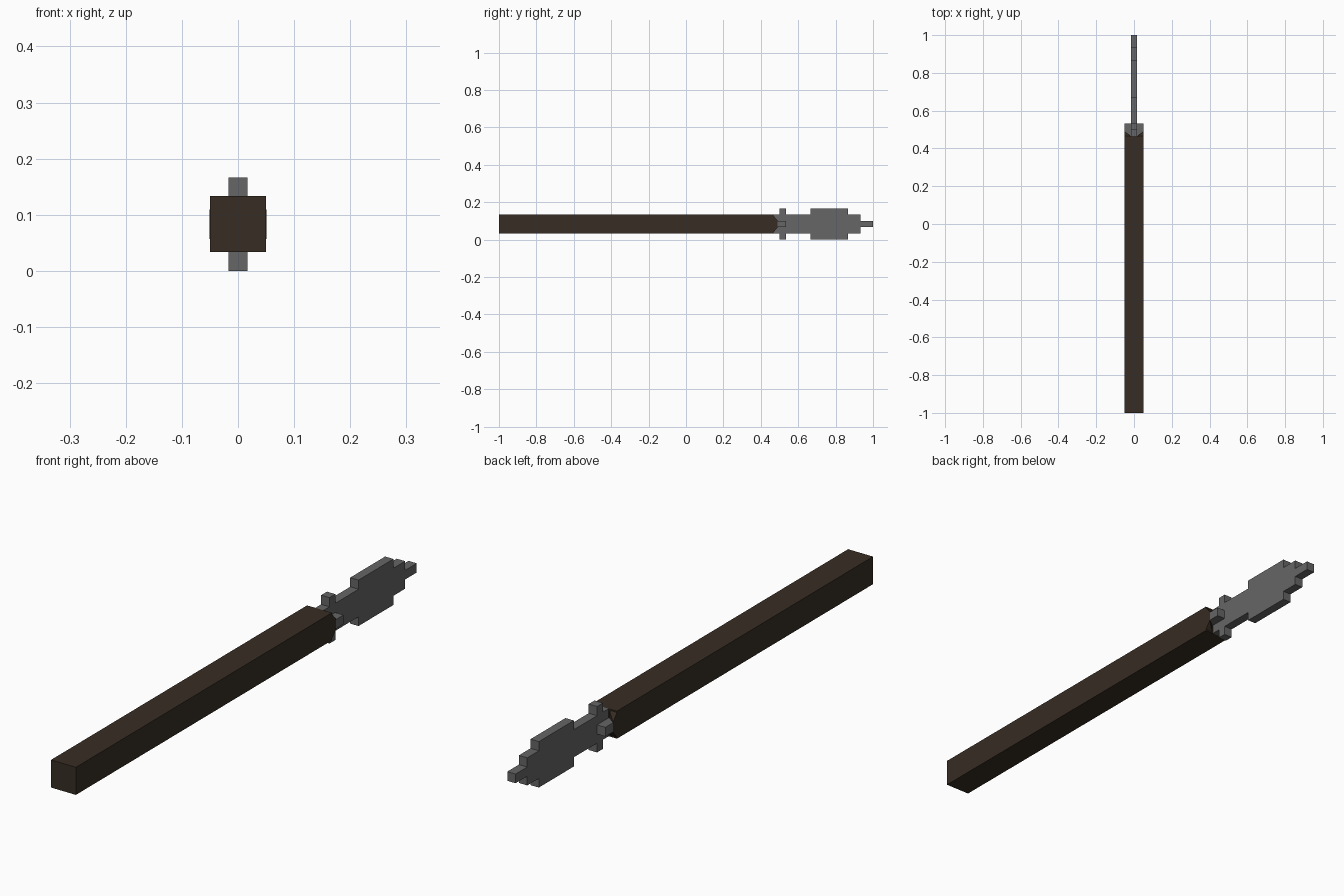
import bpy
import bmesh

if "Cube" in bpy.data.objects:
    bpy.data.objects.remove(bpy.data.objects["Cube"])

U = 1 / 30            # block unit
MID = 2.5 * U         # height of the centre line


def material(name, rgb):
    m = bpy.data.materials.new(name)
    m.diffuse_color = (*rgb, 1)
    m.use_nodes = True
    m.node_tree.nodes["Principled BSDF"].inputs["Base Color"].default_value = m.diffuse_color
    return m


BROWN = material("dark_wood", (0.038, 0.026, 0.017))
GREY = material("grey_stone", (0.133, 0.133, 0.133))


def finish(name, bm, mat):
    bmesh.ops.recalc_face_normals(bm, faces=bm.faces)
    mesh = bpy.data.meshes.new(name)
    bm.to_mesh(mesh)
    bm.free()
    mesh.materials.append(mat)
    ob = bpy.data.objects.new(name, mesh)
    bpy.context.collection.objects.link(ob)
    return ob


def box(name, lo, hi, mat):
    bm = bmesh.new()
    bmesh.ops.create_cube(bm, size=1)
    for v in bm.verts:
        v.co = [(a + b) / 2 + c * (b - a) for a, b, c in zip(lo, hi, v.co)]
    return finish(name, bm, mat)


# Square wooden shaft
SHAFT_END = 14 * U
box("shaft", (-1.5 * U, -1, U), (1.5 * U, SHAFT_END, 4 * U), BROWN)

# Stepped flat blade with guard: (start, end, half height) in block units
steps = [(14, 15, 1.5), (15, 16, 2.5), (16, 20, 1.5),
         (20, 26, 2.5), (26, 28, 1.5), (28, 30, 0.5)]
upper = [(y * U, h * U) for a, b, h in steps for y in (a, b)]
outline = upper + [(y, -h) for y, h in reversed(upper)]
bm = bmesh.new()
face = bm.faces.new([bm.verts.new((-U / 2, y, MID + z)) for y, z in outline])
ext = bmesh.ops.extrude_face_region(bm, geom=[face])
moved = [g for g in ext["geom"] if isinstance(g, bmesh.types.BMVert)]
bmesh.ops.translate(bm, vec=(U, 0, 0), verts=moved)
finish("blade", bm, GREY)

# Side lugs of the guard and splayed wood prongs gripping them
for side, s in (("right", 1), ("left", -1)):
    x0, x1 = sorted((s * U / 2, s * 1.5 * U))
    box("guard_lug_" + side, (x0, SHAFT_END, 2 * U), (x1, 16 * U, 3 * U), GREY)

    bm = bmesh.new()
    base = [(0.02, -0.045), (0.05, -0.045), (0.05, 0.045), (0.02, 0.045)]
    b = [bm.verts.new((s * x, SHAFT_END, MID + z)) for x, z in base]
    t = [bm.verts.new((s * 0.0505, 0.49, MID + z)) for z in (-0.018, 0.018)]
    for f in ((b[0], b[1], t[0]), (b[1], b[2], t[1], t[0]),
              (b[2], b[3], t[1]), (b[3], b[0], t[0], t[1]), b):
        bm.faces.new(f)
    finish("shaft_prong_" + side, bm, BROWN)
